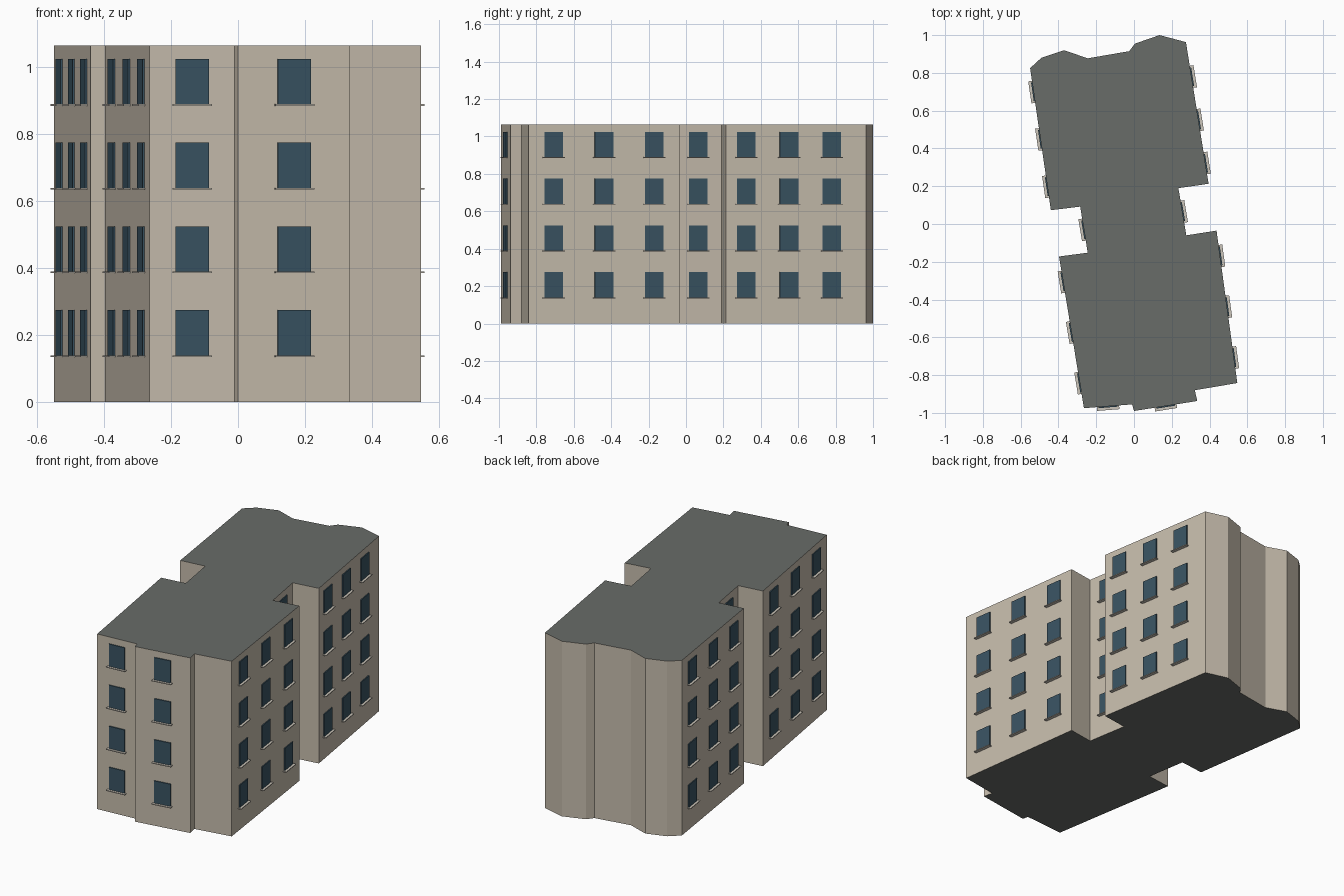
import bpy, bmesh
from mathutils import Vector, Matrix

if "Cube" in bpy.data.objects:
    bpy.data.objects.remove(bpy.data.objects["Cube"])

HEIGHT = 1.065
FLOORS = [0.14, 0.39, 0.64, 0.89]      # window bottoms
WIN_W, WIN_H = 0.10, 0.135


def material(name, color):
    m = bpy.data.materials.new(name)
    m.diffuse_color = (*color, 1)
    m.use_nodes = True
    m.node_tree.nodes["Principled BSDF"].inputs["Base Color"].default_value = m.diffuse_color
    return m


WALL = material("wall_beige", (0.56, 0.50, 0.41))
ROOF = material("roof_grey", (0.14, 0.15, 0.14))
GLASS = material("window_blue", (0.04, 0.085, 0.12))
SILL = material("sill_stone", (0.60, 0.56, 0.49))

# Footprint, counter-clockwise from the front left corner
PLAN = [(-0.265, -0.975), (-0.01, -0.955), (0.0, -0.99), (0.335, -0.937),
        (0.322, -0.88), (0.547, -0.842), (0.437, -0.035), (0.277, -0.06),
        (0.235, 0.19), (0.395, 0.213), (0.275, 0.963), (0.135, 1.0),
        (0.005, 0.955), (-0.025, 0.915), (-0.245, 0.877), (-0.37, 0.92),
        (-0.49, 0.88), (-0.55, 0.825), (-0.44, 0.073), (-0.285, 0.092),
        (-0.245, -0.152), (-0.397, -0.172)]

# Window positions along each wall, keyed by the wall's first corner
THIRDS = [1 / 6, 0.5, 5 / 6]
WINDOWS = {0: [0.5], 2: [0.5], 5: THIRDS, 7: [0.5], 9: [0.145, 0.45, 0.755],
           17: THIRDS, 19: [0.5], 21: THIRDS}


def mesh_object(name, bm, mats):
    me = bpy.data.meshes.new(name)
    bmesh.ops.recalc_face_normals(bm, faces=bm.faces)
    bm.to_mesh(me)
    bm.free()
    for m in mats:
        me.materials.append(m)
    ob = bpy.data.objects.new(name, me)
    bpy.context.collection.objects.link(ob)
    return ob


def add_box(bm, origin, along, out, z0, z1, width, d0, d1):
    """Box on a wall: centred on origin, from depth d0 to d1 outwards."""
    c = origin + out * (d0 + d1) / 2 + Vector((0, 0, (z0 + z1) / 2))
    rot = Matrix((along, out, Vector((0, 0, 1)))).transposed().to_4x4()
    size = Matrix.Diagonal((width, d1 - d0, z1 - z0, 1))
    bmesh.ops.create_cube(bm, size=1, matrix=Matrix.Translation(c) @ rot @ size)


# Building block: extruded footprint with roof-coloured caps
bm = bmesh.new()
base = bm.faces.new([bm.verts.new((x, y, 0)) for x, y in PLAN])
ext = bmesh.ops.extrude_face_region(bm, geom=[base], use_keep_orig=True)
top = [v for v in ext["geom"] if isinstance(v, bmesh.types.BMVert)]
bmesh.ops.translate(bm, verts=top, vec=(0, 0, HEIGHT))
bm.normal_update()
for f in bm.faces:
    f.material_index = 1 if abs(f.normal.z) > 0.5 else 0
mesh_object("building_block", bm, [WALL, ROOF])

# Windows and sills on every floor of each windowed wall
glass, sills = bmesh.new(), bmesh.new()
for i, spots in WINDOWS.items():
    a = Vector((*PLAN[i], 0))
    b = Vector((*PLAN[(i + 1) % len(PLAN)], 0))
    along = (b - a).normalized()
    out = Vector((along.y, -along.x, 0))
    for t in spots:
        p = a.lerp(b, t)
        for z in FLOORS:
            add_box(glass, p, along, out, z, z + WIN_H, WIN_W, -0.004, 0.006)
            add_box(sills, p, along, out, z - 0.005, z, 0.118, -0.002, 0.02)
mesh_object("windows", glass, [GLASS])
mesh_object("window_sills", sills, [SILL])
